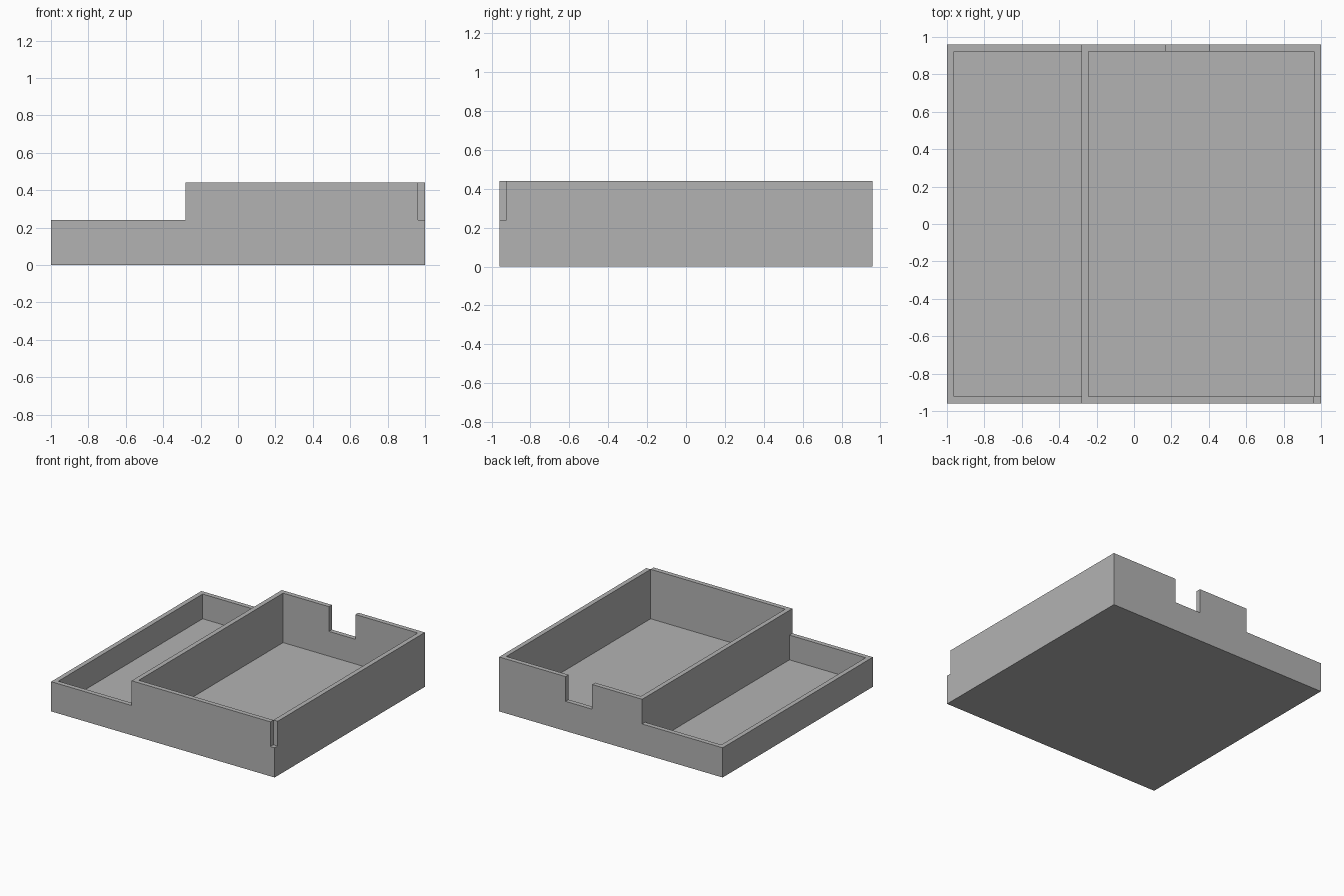
import bpy
import bmesh

cube = bpy.data.objects.get("Cube")
if cube:
    bpy.data.objects.remove(cube, do_unlink=True)

# Main dimensions
HX, HY = 1.0, 0.96        # half width and depth
HIGH, LOW = 0.44, 0.24    # heights of the two trays
WALL, FLOOR = 0.038, 0.04
STEP = -0.28              # x of the step between the trays
OVER = 0.1                # how far cutters reach past the surface

grey = bpy.data.materials.new("plain grey")
grey.use_nodes = True
grey.diffuse_color = (0.45, 0.45, 0.45, 1)
grey.node_tree.nodes["Principled BSDF"].inputs["Base Color"].default_value = grey.diffuse_color


def prism(name, outline, y0, y1):
    """Extrude an outline of (x, z) points from y0 to y1."""
    bm = bmesh.new()
    face = bm.faces.new([bm.verts.new((x, y0, z)) for x, z in outline])
    result = bmesh.ops.extrude_face_region(bm, geom=[face])
    moved = [v for v in result["geom"] if isinstance(v, bmesh.types.BMVert)]
    bmesh.ops.translate(bm, verts=moved, vec=(0, y1 - y0, 0))
    bmesh.ops.recalc_face_normals(bm, faces=bm.faces)
    mesh = bpy.data.meshes.new(name)
    bm.to_mesh(mesh)
    bm.free()
    mesh.materials.append(grey)
    obj = bpy.data.objects.new(name, mesh)
    bpy.context.collection.objects.link(obj)
    return obj


def cut(target, name, x0, x1, y0, y1, z0):
    """Remove a box that is open at the top."""
    top = HIGH + OVER
    cutter = prism(name, [(x0, z0), (x1, z0), (x1, top), (x0, top)], y0, y1)
    cutter.hide_render = True
    mod = target.modifiers.new(name, "BOOLEAN")
    mod.operation = "DIFFERENCE"
    mod.solver = "EXACT"
    mod.object = cutter
    bpy.context.view_layer.objects.active = target
    bpy.ops.object.modifier_apply(modifier=mod.name)
    bpy.data.objects.remove(cutter, do_unlink=True)


# Stepped solid block
tray = prism("stepped_tray", [(-HX, 0), (HX, 0), (HX, HIGH), (STEP, HIGH),
                              (STEP, LOW), (-HX, LOW)], -HY, HY)

# Shallow and deep compartments
inner_x, inner_y = HX - WALL, HY - WALL
cut(tray, "shallow_compartment", -inner_x, STEP, -inner_y, inner_y, FLOOR)
cut(tray, "deep_compartment", STEP + WALL, inner_x, -inner_y, inner_y, FLOOR)

# Notch in the back wall and square notch at the front corner
cut(tray, "back_notch", 0.168, 0.405, inner_y - OVER, HY + OVER, LOW)
cut(tray, "corner_notch", inner_x, HX + OVER, -HY - OVER, -inner_y, LOW)
